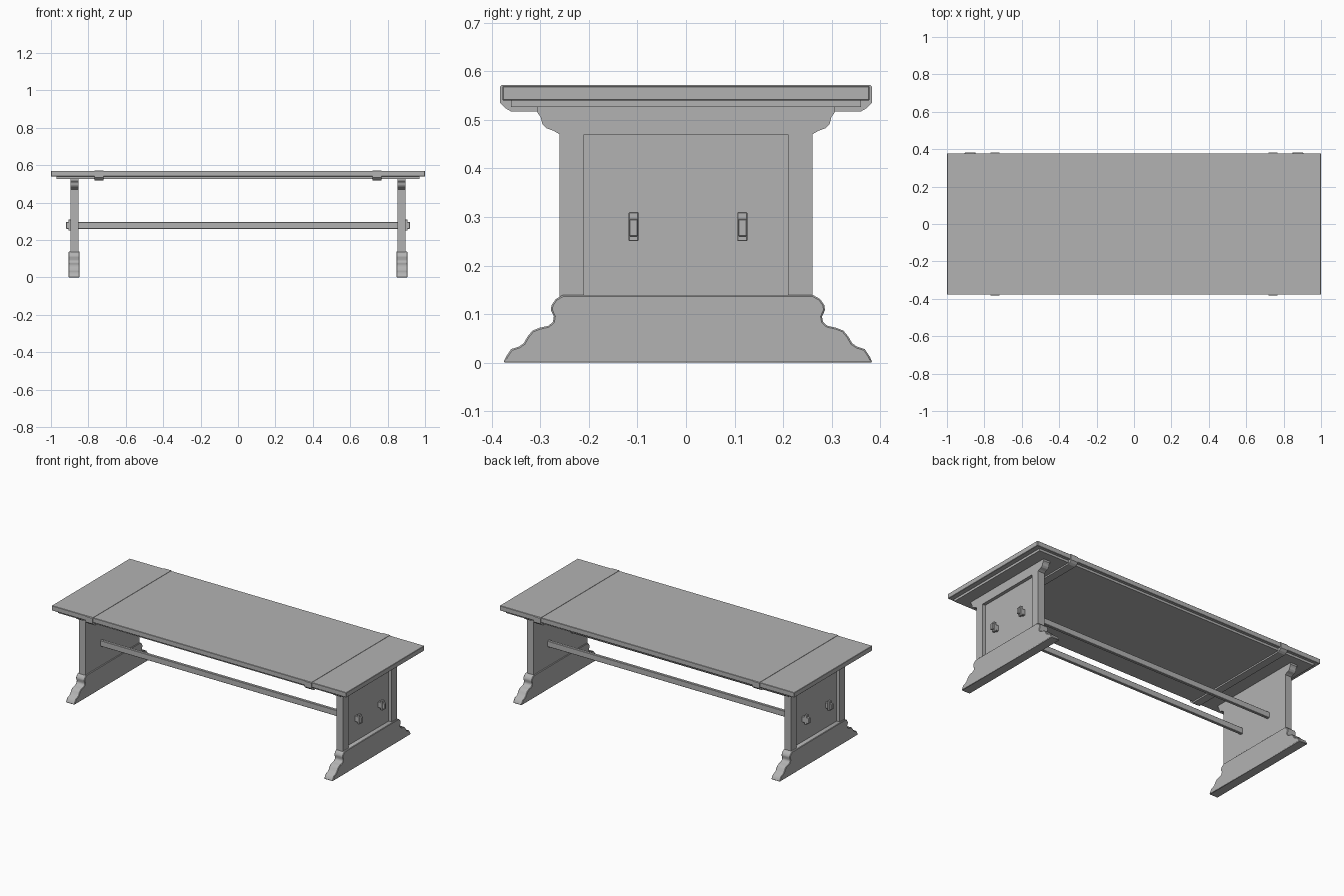
import bpy, bmesh

if "Cube" in bpy.data.objects:
    bpy.data.objects.remove(bpy.data.objects["Cube"])

grey = bpy.data.materials.new("plain grey")
grey.diffuse_color = (0.45, 0.45, 0.45, 1)
grey.use_nodes = True
grey.node_tree.nodes["Principled BSDF"].inputs["Base Color"].default_value = grey.diffuse_color


def extrude_x(name, profile, x0, x1, bevel=0.0, smooth=False):
    """Extrude a (y, z) outline along x."""
    bm = bmesh.new()
    face = bm.faces.new([bm.verts.new((x0, y, z)) for y, z in profile])
    ext = bmesh.ops.extrude_face_region(bm, geom=[face])
    verts = [v for v in ext["geom"] if isinstance(v, bmesh.types.BMVert)]
    bmesh.ops.translate(bm, verts=verts, vec=(x1 - x0, 0, 0))
    bmesh.ops.recalc_face_normals(bm, faces=bm.faces[:])
    mesh = bpy.data.meshes.new(name)
    bm.to_mesh(mesh)
    bm.free()
    mesh.materials.append(grey)
    ob = bpy.data.objects.new(name, mesh)
    bpy.context.collection.objects.link(ob)
    if bevel:
        mod = ob.modifiers.new("soft edges", 'BEVEL')
        mod.width = bevel
        mod.segments = 1
        mod.limit_method = 'ANGLE'
        mod.angle_limit = 1.2
    if smooth:
        bpy.ops.object.select_all(action='DESELECT')
        ob.select_set(True)
        bpy.context.view_layer.objects.active = ob
        bpy.ops.object.shade_smooth_by_angle(angle=0.7)
    return ob


def rect(y0, y1, z0, z1):
    return [(y0, z0), (y1, z0), (y1, z1), (y0, z1)]


def mirrored(half, centre=0.0):
    """Complete a right-hand half outline about a centre line."""
    return [(centre + y, z) for y, z in half] + \
           [(centre - y, z) for y, z in reversed(half)]


# Table top and thin board beneath it
extrude_x("table_top", rect(-0.378, 0.378, 0.54, 0.57), -1, 1, 0.002)
extrude_x("under_board", rect(-0.36, 0.36, 0.526, 0.541), -0.97, 0.97)

# Strap bands wrapped around the top
band = mirrored([(0.36, 0.517), (0.372, 0.524), (0.383, 0.535),
                 (0.383, 0.568), (0.379, 0.572)])

# Side board with flared corbels, raised frame, and moulded foot
corbel = [(0.26, 0.47), (0.272, 0.477), (0.288, 0.483), (0.296, 0.492),
          (0.299, 0.505), (0.306, 0.515), (0.306, 0.53)]
board = mirrored([(0.26, 0.12)] + corbel)
frame = mirrored([(0.21, 0.47), (0.21, 0.12), (0.26, 0.12)] + corbel)
foot = mirrored([(0.38, 0), (0.374, 0.013), (0.364, 0.028), (0.348, 0.033),
                 (0.338, 0.04), (0.33, 0.054), (0.32, 0.066), (0.305, 0.072),
                 (0.287, 0.076), (0.278, 0.084), (0.276, 0.095),
                 (0.282, 0.108), (0.281, 0.118), (0.272, 0.131),
                 (0.258, 0.139)], 0.004)

beam_ys = (-0.108, 0.116)

for side, s in (("left", -1), ("right", 1)):
    extrude_x(side + "_band", band, s * 0.742 - 0.024, s * 0.742 + 0.024)
    extrude_x(side + "_leg_panel", board, s * 0.852, s * 0.876)
    extrude_x(side + "_leg_frame", frame, s * 0.875, s * 0.896)
    extrude_x(side + "_foot", foot, s * 0.847, s * 0.906, 0.003, True)
    # Locking pegs through the beam ends
    for i, y in enumerate(beam_ys):
        extrude_x(f"{side}_peg_{i + 1}", rect(y - 0.0105, y + 0.0105, 0.25, 0.31),
                  s * 0.892, s * 0.907, 0.002)

# Long stretcher beams
for i, y in enumerate(beam_ys):
    extrude_x(f"stretcher_beam_{i + 1}", rect(y - 0.009, y + 0.009, 0.26, 0.296),
              -0.92, 0.92, 0.002)
